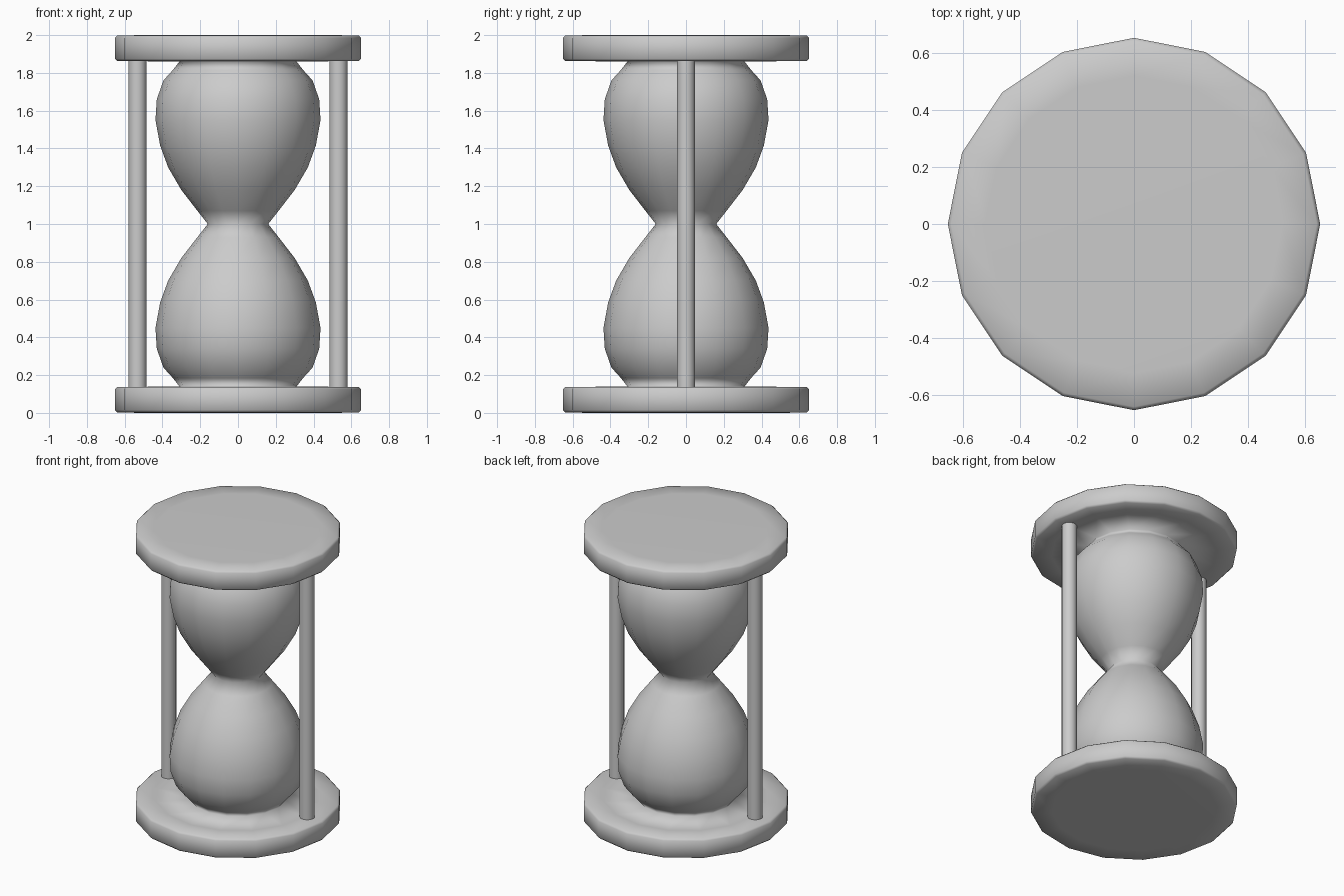
import bpy
import bmesh
from math import cos, sin, tau

SIDES = 16

cube = bpy.data.objects.get("Cube")
if cube:
    bpy.data.objects.remove(cube, do_unlink=True)

# Single plain grey for every part
grey = bpy.data.materials.new("plain_grey")
grey.use_nodes = True
colour = (0.6, 0.6, 0.6, 1)
grey.diffuse_color = colour
grey.node_tree.nodes["Principled BSDF"].inputs["Base Color"].default_value = colour


def lathe(name, profile, x=0):
    """Turn a bottom-to-top (radius, z) profile into a capped smooth solid."""
    bm = bmesh.new()
    rings = [[bm.verts.new((x + r * cos(tau * i / SIDES), r * sin(tau * i / SIDES), z))
              for i in range(SIDES)] for r, z in profile]
    for low, high in zip(rings, rings[1:]):
        for i in range(SIDES):
            j = (i + 1) % SIDES
            bm.faces.new((low[i], low[j], high[j], high[i]))
    bm.faces.new(rings[0][::-1])
    bm.faces.new(rings[-1])
    for face in bm.faces:
        face.smooth = True
    mesh = bpy.data.meshes.new(name)
    bm.to_mesh(mesh)
    bm.free()
    mesh.materials.append(grey)
    obj = bpy.data.objects.new(name, mesh)
    bpy.context.collection.objects.link(obj)
    return obj


# Lower disc flowing into the lower bulb, up to the neck
lower = [
    (0.52, 0.0), (0.64, 0.003), (0.652, 0.015), (0.652, 0.125), (0.64, 0.137),
    (0.52, 0.138), (0.31, 0.14), (0.345, 0.185), (0.395, 0.24), (0.43, 0.34),
    (0.437, 0.45), (0.412, 0.585), (0.37, 0.70), (0.30, 0.82), (0.215, 0.93),
]
neck = [(0.16, 1.0)]
upper = [(r, 2 - z) for r, z in reversed(lower)]
lathe("glass_bulbs_and_end_discs", lower + neck + upper)

# Two support rods between the discs
for side, x in (("left", 0.532), ("right", -0.532)):
    rod = lathe(side + "_support_rod", [(0.048, 0.12), (0.048, 1.88)], x)
    for face in rod.data.polygons:
        face.use_smooth = len(face.vertices) == 4
